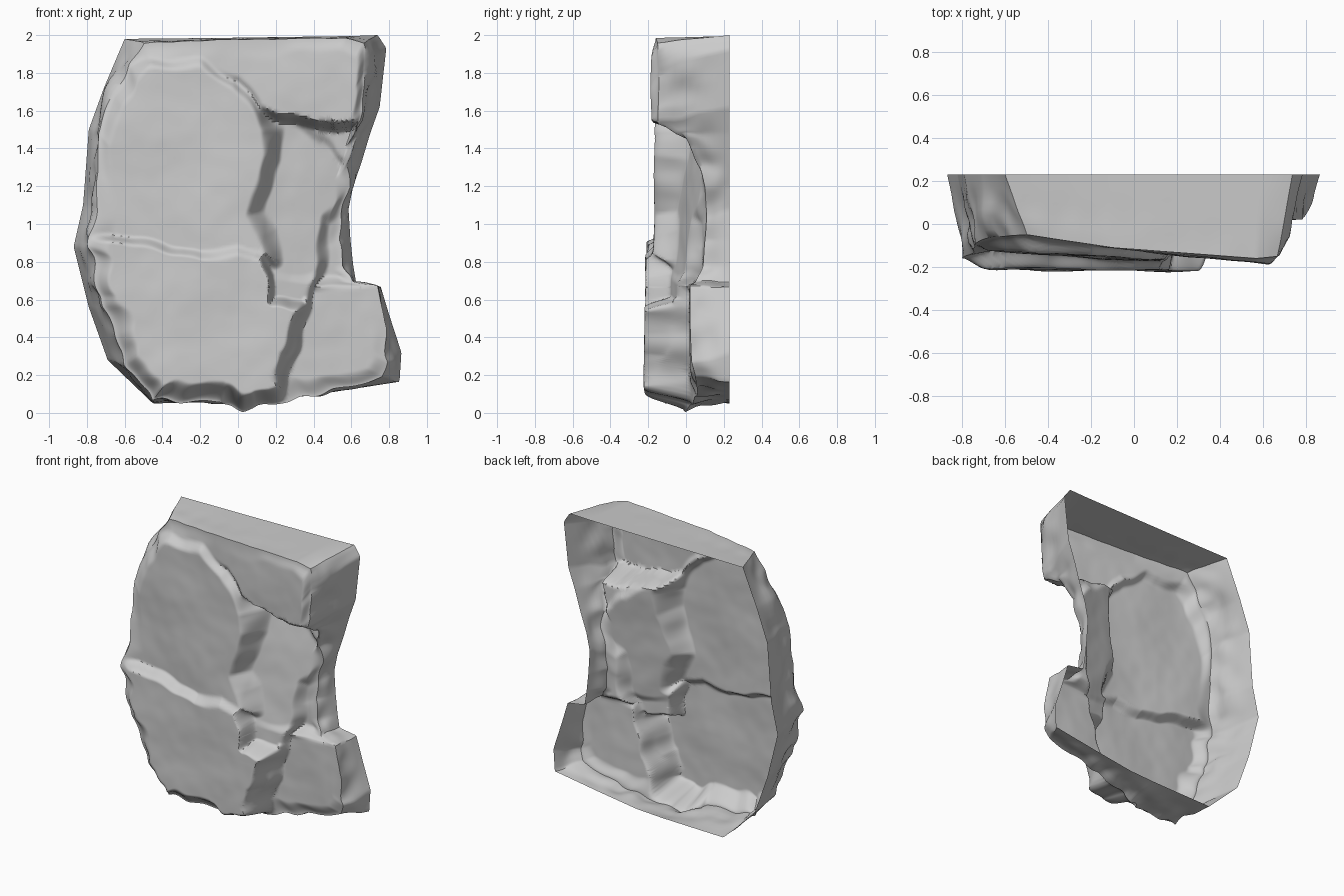
import bpy, bmesh
from mathutils import Vector, noise

if "Cube" in bpy.data.objects:
    bpy.data.objects.remove(bpy.data.objects["Cube"])

BACK = 0.23
CENTRE = Vector((0.0, 0.66))
N_AROUND, N_RINGS, N_WALL = 440, 90, 9

# Rim stations, clockwise from top left: back x, back z, front x, front z, front y
RIM = [(-.60, 1.98, -.50, 1.96, -.05), (-.1, 1.985, -.1, 1.975, -.11), (.60, 1.995, .57, 1.985, -.16),
       (.74, 2.0, .67, 1.96, -.15), (.785, 1.93, .69, 1.85, -.14), (.75, 1.62, .645, 1.54, -.15),
       (.70, 1.48, .625, 1.48, -.02), (.655, 1.33, .60, 1.30, .07), (.61, 1.2, .595, 1.2, .10),
       (.585, 1.08, .56, 1.06, .11), (.595, .92, .545, .92, .10), (.61, .78, .555, .78, .09),
       (.625, .69, .60, .685, .05), (.755, .67, .74, .665, .02), (.80, .52, .77, .50, .02),
       (.865, .32, .80, .25, .03), (.855, .165, .76, .17, .05), (.50, .11, .46, .11, .06),
       (.22, .07, .17, .06, .03), (.02, .06, .02, .005, .0), (-.20, .055, -.12, .06, -.10),
       (-.45, .05, -.44, .07, -.12), (-.69, .28, -.60, .25, -.13), (-.79, .56, -.72, .55, -.15),
       (-.87, .88, -.79, .88, -.16), (-.82, 1.1, -.75, 1.08, -.13), (-.79, 1.5, -.73, 1.48, -.09),
       (-.71, 1.72, -.67, 1.70, -.06)]

# Broken layers of the face: (depth at centre, slope x, slope z, edge width, outline)
LAYERS = [
    (.09, 0, 0, .07, [(.47, 1.02), (.7, 1.2), (.7, .69), (.42, .69)]),              # ragged notch
    (.02, 0, 0, .04, [(.2, 0), (.95, 0), (.95, .7), (.57, .68), (.40, .67)]),        # lower right block
    (-.168, -.065, .01, .11, [(-.9, .8), (.2, .8), (.15, .95), (.09, 1.06), (.13, 1.2),
                              (.18, 1.35), (.18, 1.5), (.1, 1.62), (0, 1.76), (-.2, 1.9), (-.9, 1.9)]),  # upper slab
    (.02, .12, -.05, .05, [(.2, 1.58), (.7, 1.6), (.65, 1.29), (.57, 1.33), (.45, 1.44)]),  # wedge under band
    (-.143, -.1, .025, .06, [(-.9, 1.85), (-.2, 1.85), (0, 1.76), (.1, 1.60), (.3, 1.55),
                             (.5, 1.50), (.8, 1.54), (.8, 2.1), (-.9, 2.1)]),        # top band
    (-.212, 0, .005, .05, [(-.9, .93), (-.6, .91), (-.4, .88), (-.2, .83), (0, .86), (.12, .83),
                           (.18, .72), (.20, .60), (.35, .60), (.24, .3), (.2, -.1), (-.9, -.1)]),  # lower slab
    (-.12, .2, 0, .06, [(.19, .72), (.28, .71), (.41, .72), (.35, .57), (.19, .58)]),   # chipped step
]


def smooth(a, b, v):
    t = min(1, max(0, (v - a) / (b - a)))
    return t * t * (3 - 2 * t)


def signed(p, poly):
    """Distance inside (+) or outside (-) of an outline."""
    best, inside = 9.0, False
    for i, q in enumerate(poly):
        ax, az = q
        ex, ez = poly[i - 1][0] - ax, poly[i - 1][1] - az
        dx, dz = p[0] - ax, p[1] - az
        t = min(1, max(0, (dx * ex + dz * ez) / (ex * ex + ez * ez)))
        best = min(best, (dx - ex * t) ** 2 + (dz - ez * t) ** 2)
        if (dz < 0) != (dz < ez) and dx < dz * ex / ez:
            inside = not inside
    return best ** .5 if inside else -best ** .5


def rough(x, z, scale, seed):
    return noise.noise(Vector((x * scale, z * scale, seed)))


def face_depth(x, z):
    p = (x + .025 * rough(x, z, 7, 1), z + .025 * rough(x, z, 7, 5))
    y = -.06 + .3 * (x - .25) + .12 * (z - .72)        # recess floor
    for depth, sx, sz, width, poly in LAYERS:
        w = smooth(-width * .5, width * .5, signed(p, poly))
        if w:
            y += w * (depth + sx * x + sz * (z - 1) - y)
    return y + .012 * rough(x, z, 3, 9) + .002 * rough(x, z, 10, 3)


def resample(rows, count):
    """Evenly spaced stations along the closed rim."""
    ends = rows[1:] + rows[:1]
    lens = [(Vector(b[:2]) - Vector(a[:2])).length for a, b in zip(rows, ends)]
    total, out, i, start = sum(lens), [], 0, 0.0
    for k in range(count):
        d = total * k / count
        while d > start + lens[i]:
            start += lens[i]
            i += 1
        t = (d - start) / lens[i]
        out.append([p + (q - p) * t for p, q in zip(rows[i], ends[i])])
    return out


bm = bmesh.new()
stations = resample(RIM, N_AROUND)
rings = [[] for _ in range(N_WALL + N_RINGS)]
for bx, bz, fx, fz, fy in stations:
    # Side wall from the open back to the front rim
    for k in range(N_WALL + 1):
        t = k / N_WALL
        x, z = bx + (fx - bx) * t, bz + (fz - bz) * t
        y = BACK + (fy - BACK) * t
        chip = .035 * smooth(0, 1, t) * smooth(2.0, 1.9, z)
        x += chip * noise.noise(Vector((x * 8, y * 8, z * 8)))
        z = max(0, z + chip * noise.noise(Vector((x * 8, y * 8, z * 8 + 20))))
        if k < N_WALL:
            rings[k].append(bm.verts.new((x, y, z)))
    # Broken front face, drawn in towards the centre
    rx, rz = x, z
    for k in range(N_RINGS):
        t = 1 - k / N_RINGS
        x, z = CENTRE.x + (rx - CENTRE.x) * t, CENTRE.y + (rz - CENTRE.y) * t
        inset = ((rx - x) ** 2 + (rz - z) ** 2) ** .5
        w = smooth(0, .10 + .05 * rough(x, z, 5, 7), inset)
        y = fy + (face_depth(x, z) - fy) * w
        rings[N_WALL + k].append(bm.verts.new((x, y, z)))

for a, b in zip(rings, rings[1:]):
    for i in range(N_AROUND):
        j = (i + 1) % N_AROUND
        bm.faces.new((a[i], b[i], b[j], a[j]))
hub = bm.verts.new((CENTRE.x, face_depth(*CENTRE), CENTRE.y))
for i in range(N_AROUND):
    bm.faces.new((rings[-1][i], hub, rings[-1][(i + 1) % N_AROUND]))

# Face normals towards the front
bm.normal_update()
if sum(f.normal.y * f.calc_area() for f in bm.faces) > 0:
    bmesh.ops.reverse_faces(bm, faces=bm.faces)

mesh = bpy.data.meshes.new("rock_slab")
bm.to_mesh(mesh)
bm.free()
rock = bpy.data.objects.new("rock_slab", mesh)
bpy.context.collection.objects.link(rock)
bpy.context.view_layer.objects.active = rock
rock.select_set(True)
bpy.ops.object.shade_smooth_by_angle(angle=0.8)
